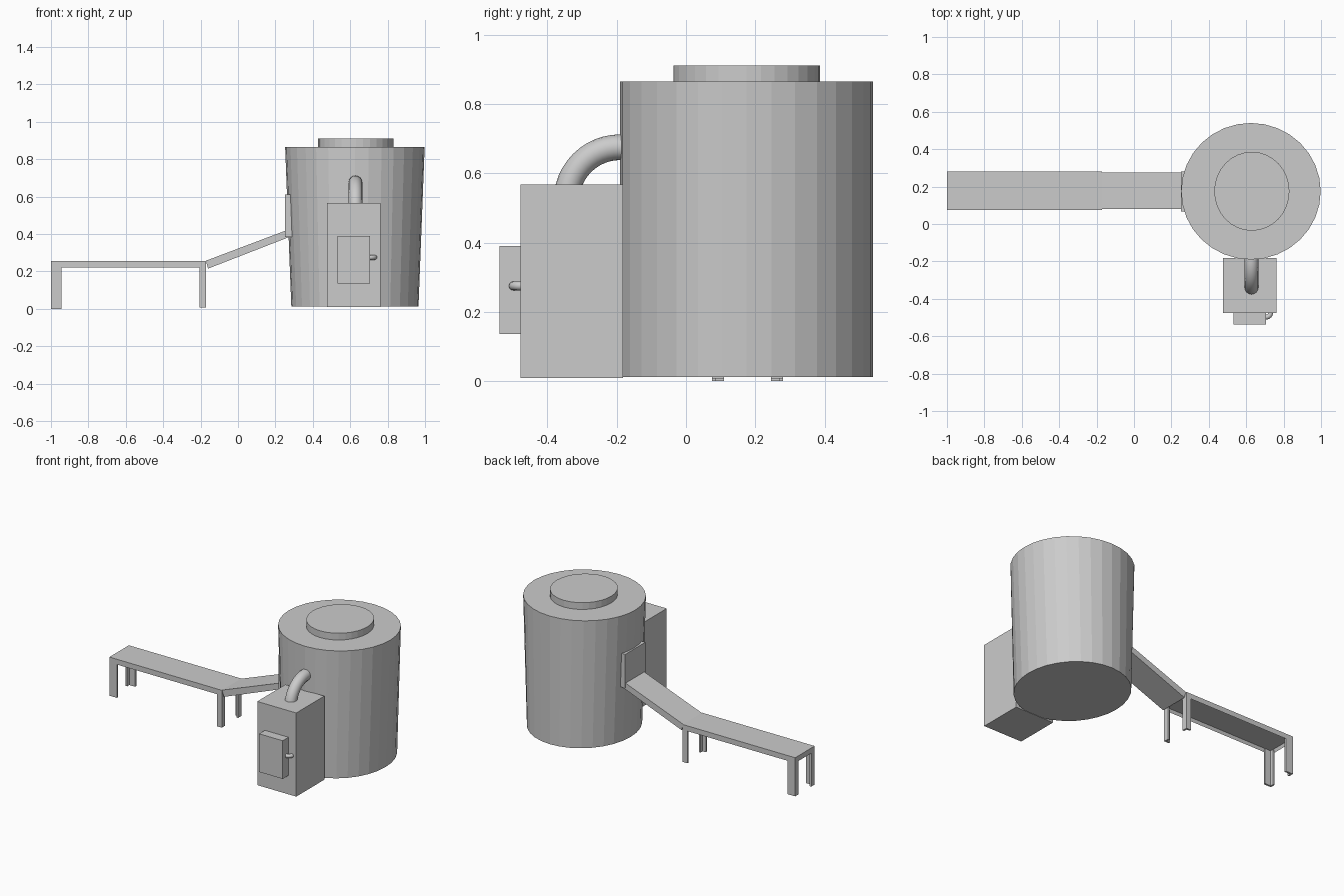
import bpy, bmesh, math
from mathutils import Vector

if "Cube" in bpy.data.objects:
    bpy.data.objects.remove(bpy.data.objects["Cube"])


def make_object(name, bm):
    bmesh.ops.recalc_face_normals(bm, faces=bm.faces)
    mesh = bpy.data.meshes.new(name)
    bm.to_mesh(mesh)
    bm.free()
    obj = bpy.data.objects.new(name, mesh)
    bpy.context.collection.objects.link(obj)
    return obj


def prism(name, outline, offset):
    """Extrude a closed 3D outline along an offset vector."""
    bm = bmesh.new()
    face = bm.faces.new([bm.verts.new(p) for p in outline])
    ext = bmesh.ops.extrude_face_region(bm, geom=[face])
    verts = [g for g in ext["geom"] if isinstance(g, bmesh.types.BMVert)]
    bmesh.ops.translate(bm, verts=verts, vec=offset)
    return make_object(name, bm)


def box(name, x0, x1, y0, y1, z0, z1):
    return prism(name, [(x0, y0, z0), (x1, y0, z0), (x1, y1, z0), (x0, y1, z0)],
                 (0, 0, z1 - z0))


def drum(name, centre, bottom, top, z0, z1, sides):
    """Elliptical frustum: bottom and top are (rx, ry)."""
    bm = bmesh.new()
    rings = []
    for (rx, ry), z in ((bottom, z0), (top, z1)):
        rings.append([bm.verts.new((centre[0] + rx * math.cos(a), centre[1] + ry * math.sin(a), z))
                      for a in (2 * math.pi * i / sides for i in range(sides))])
    for i in range(sides):
        j = (i + 1) % sides
        bm.faces.new((rings[0][i], rings[0][j], rings[1][j], rings[1][i]))
    bm.faces.new(rings[0])
    bm.faces.new(rings[1])
    return make_object(name, bm)


def bent_tube(name, path, radius, sides):
    """Capped tube following a planar path."""
    pts = [Vector(p) for p in path]
    normal = (pts[1] - pts[0]).cross(pts[-1] - pts[0]).normalized()
    bm = bmesh.new()
    rings = []
    for i, p in enumerate(pts):
        tangent = (pts[min(i + 1, len(pts) - 1)] - pts[max(i - 1, 0)]).normalized()
        side = tangent.cross(normal)
        rings.append([bm.verts.new(p + radius * (math.cos(a) * side + math.sin(a) * normal))
                      for a in (2 * math.pi * k / sides for k in range(sides))])
    for r, s in zip(rings, rings[1:]):
        for k in range(sides):
            j = (k + 1) % sides
            f = bm.faces.new((r[k], r[j], s[j], s[k]))
            f.smooth = True
    bm.faces.new(rings[0])
    bm.faces.new(rings[-1])
    return make_object(name, bm)


# Tank, tapered only across its width, and its lid
drum("tank", (0.625, 0.175), (0.34, 0.365), (0.373, 0.365), 0.012, 0.865, 32)
drum("tank_lid", (0.63, 0.175), (0.201, 0.211), (0.201, 0.211), 0.86, 0.91, 32)

# Control cabinet with its door
box("cabinet", 0.476, 0.763, -0.477, -0.182, 0.01, 0.567)
box("cabinet_door", 0.532, 0.706, -0.538, -0.47, 0.136, 0.39)

# Door handle: small bend from the door edge back to the cabinet
bent_tube("door_handle",
          [(0.695, -0.498, 0.275)] +
          [(0.706 + 0.025 * math.sin(a), -0.473 - 0.025 * math.cos(a), 0.275)
           for a in (math.pi / 2 * i / 6 for i in range(7))], 0.013, 12)

# Pipe from the cabinet top into the tank
bent_tube("pipe",
          [(0.628, -0.19 - 0.155 * math.cos(a), 0.52 + 0.155 * math.sin(a))
           for a in (math.pi / 2 * i / 12 for i in range(13))] + [(0.628, -0.15, 0.675)],
          0.037, 16)

# Level conveyor bed, hollow underneath
bed = box("conveyor_bed", -1.0, -0.172, 0.075, 0.28, 0.222, 0.257)
bm = bmesh.new()
bm.from_mesh(bed.data)
under = min(bm.faces, key=lambda f: f.calc_center_median().z)
bmesh.ops.inset_region(bm, faces=[under], thickness=0.012)
bmesh.ops.translate(bm, verts=under.verts, vec=(0, 0, 0.02))
bm.to_mesh(bed.data)
bm.free()

# Sloping conveyor up to the tank
prism("conveyor_ramp",
      [(-0.172, 0.079, 0.257), (-0.16, 0.079, 0.215), (0.285, 0.079, 0.388), (0.27, 0.079, 0.424)],
      (0, 0.197, 0))

# Inlet hatch on the tank side
box("inlet_hatch", 0.252, 0.32, 0.067, 0.28, 0.385, 0.61)


# Angle-section legs, opening towards the middle of the bed
def leg(name, x, y, wx, wy, z0):
    tx, ty = math.copysign(0.012, wx), math.copysign(0.012, wy)
    prism(name, [(x, y, z0), (x + wx, y, z0), (x + wx, y + ty, z0), (x + tx, y + ty, z0),
                 (x + tx, y + wy, z0), (x, y + wy, z0)], (0, 0, 0.24 - z0))


for side, y, sign in (("front", 0.075, 1), ("back", 0.28, -1)):
    leg(side + "_end_leg", -1.0, y, 0.055, sign * 0.035, 0.0)
    leg(side + "_inner_leg", -0.172, y, -0.035, sign * 0.035, 0.008)
